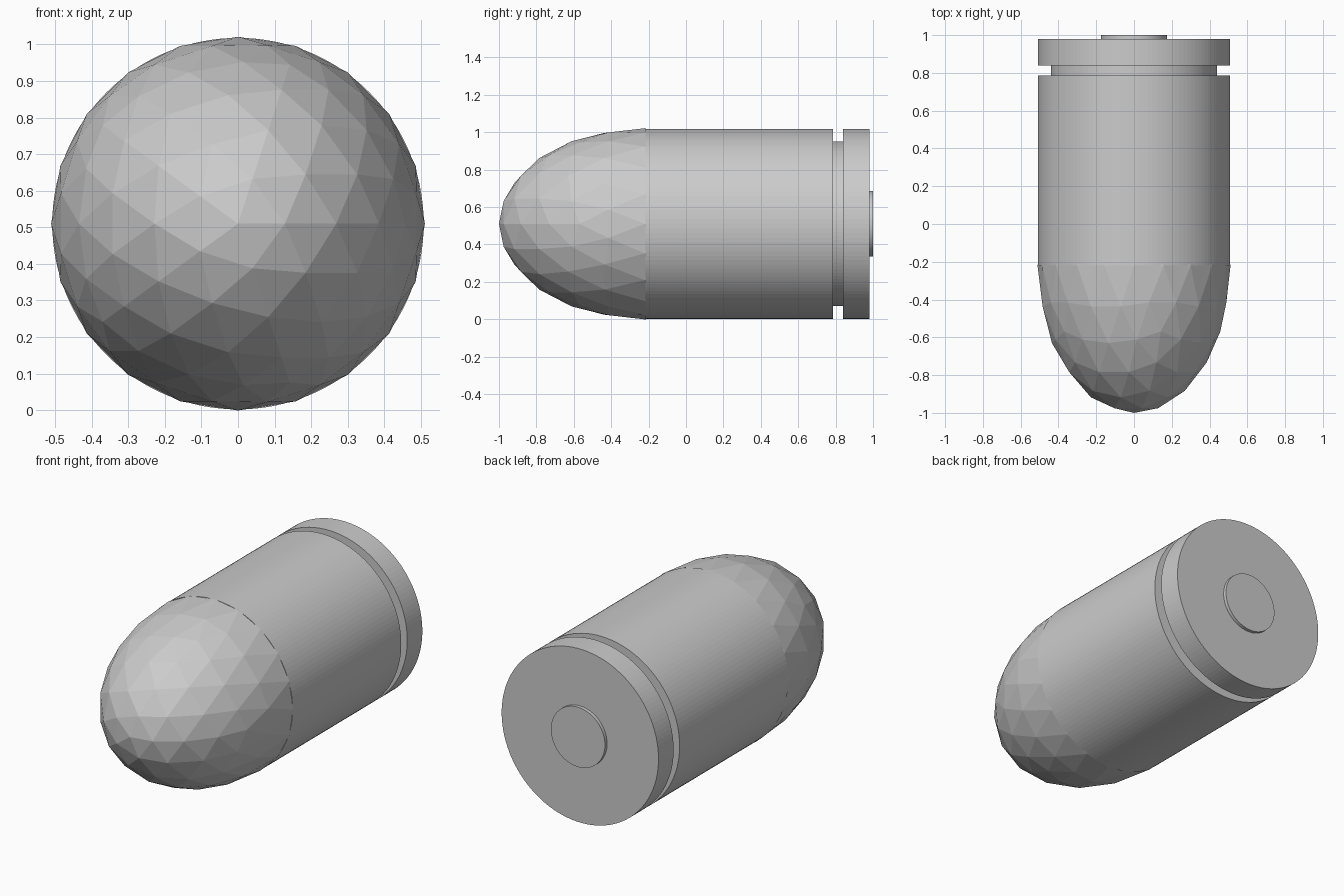
import bpy
import bmesh
from math import radians
from mathutils import Matrix, Vector

RADIUS = 0.508
AXIS_Z = 0.51
SIDES = 128
SHOULDER = -0.22   # where the nose meets the case

cube = bpy.data.objects.get("Cube")
if cube:
    bpy.data.objects.remove(cube, do_unlink=True)

# Single plain grey metal
metal = bpy.data.materials.new("grey_metal")
metal.use_nodes = True
GREY = (0.6, 0.6, 0.6, 1.0)
metal.diffuse_color = GREY
metal.node_tree.nodes["Principled BSDF"].inputs["Base Color"].default_value = GREY


def add_object(name, bm):
    """Turn a bmesh into a grey, flat-shaded object."""
    mesh = bpy.data.meshes.new(name)
    bm.to_mesh(mesh)
    bm.free()
    mesh.materials.append(metal)
    obj = bpy.data.objects.new(name, mesh)
    bpy.context.collection.objects.link(obj)
    return obj


def disc(name, radius, y_front, y_back):
    """Closed cylinder lying along the y axis."""
    bm = bmesh.new()
    place = (Matrix.Translation((0, (y_front + y_back) / 2, AXIS_Z))
             @ Matrix.Rotation(radians(90), 4, 'X'))
    bmesh.ops.create_cone(bm, cap_ends=True, segments=SIDES, radius1=radius,
                          radius2=radius, depth=y_back - y_front, matrix=place)
    return add_object(name, bm)


# Case, extractor groove, rim and primer
disc("case_body", RADIUS, SHOULDER, 0.785)
disc("extractor_groove", 0.44, 0.78, 0.845)
disc("case_rim", RADIUS, 0.84, 0.98)
disc("primer", 0.175, 0.97, 1.0)

# Faceted nose: the front half of a stretched icosphere
bm = bmesh.new()
place = (Matrix.Translation((0, SHOULDER, AXIS_Z))
         @ Matrix.Diagonal((0.511, 0.78, 0.511, 1))
         @ Matrix.Rotation(radians(90), 4, 'X'))
bmesh.ops.create_icosphere(bm, subdivisions=3, radius=1, matrix=place)
bmesh.ops.bisect_plane(bm, geom=bm.verts[:] + bm.edges[:] + bm.faces[:],
                       plane_co=Vector((0, SHOULDER + 0.005, 0)),
                       plane_no=Vector((0, 1, 0)), clear_outer=True)
add_object("faceted_nose", bm)
